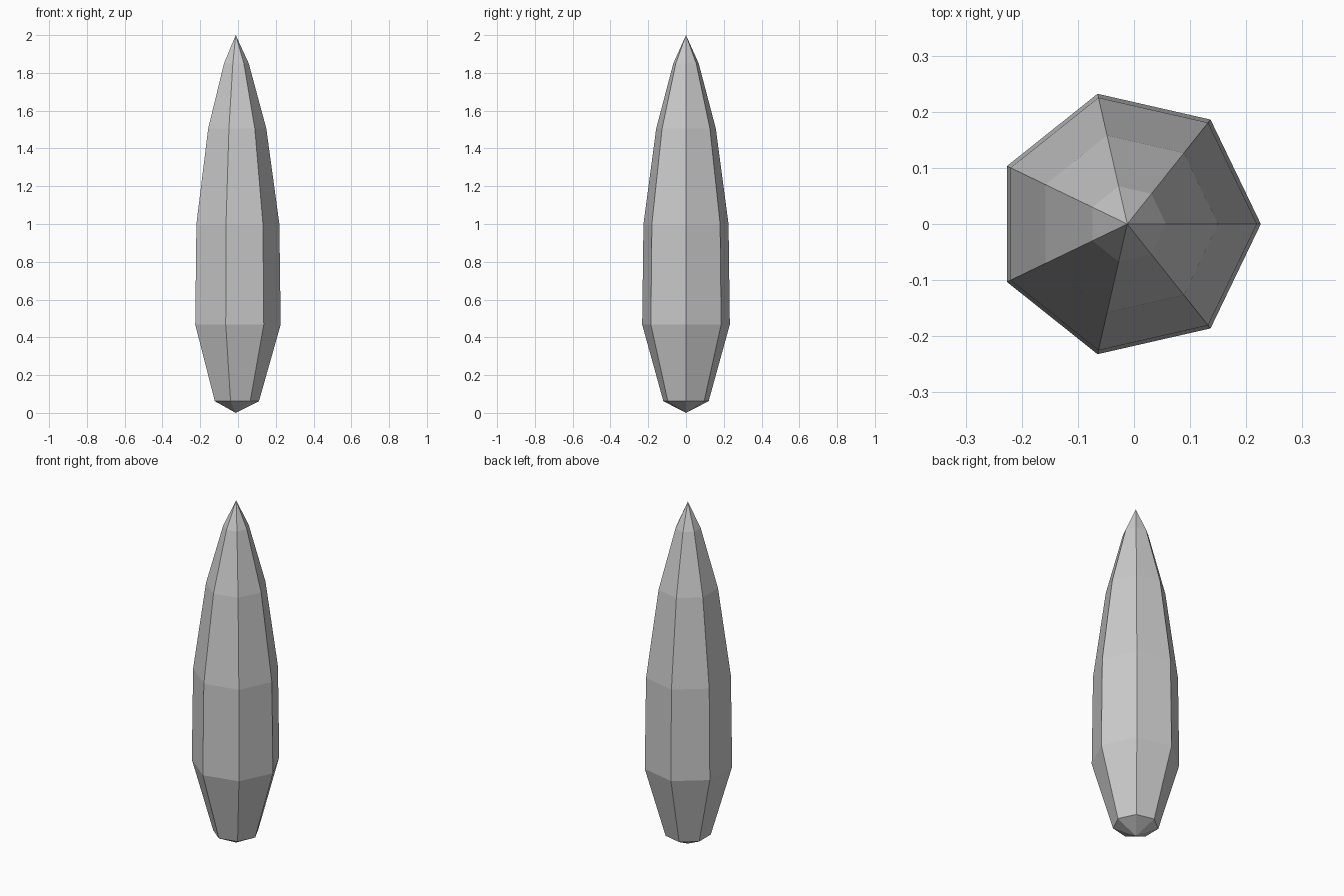
import bpy, bmesh, math

if "Cube" in bpy.data.objects:
    bpy.data.objects.remove(bpy.data.objects["Cube"])

SIDES = 7
CENTRE_X = -0.012
# (radius, height) from the lower tip to the upper tip
PROFILE = [(0, 0), (0.123, 0.062), (0.238, 0.468), (0.231, 1.0),
           (0.162, 1.505), (0.069, 1.85), (0, 2.0)]

grey = bpy.data.materials.new("stone grey")
grey.diffuse_color = (0.6, 0.6, 0.6, 1)
grey.use_nodes = True
grey.node_tree.nodes["Principled BSDF"].inputs["Base Color"].default_value = grey.diffuse_color

# Faceted crystal shard: stacked rings closed by a tip at each end
bm = bmesh.new()
rings = []
for r, z in PROFILE:
    count = SIDES if r else 1
    rings.append([bm.verts.new((CENTRE_X + r * math.cos(math.tau * i / SIDES),
                                r * math.sin(math.tau * i / SIDES), z))
                  for i in range(count)])
for low, high in zip(rings, rings[1:]):
    for i in range(SIDES):
        j = (i + 1) % SIDES
        corners = [low[i % len(low)], low[j % len(low)],
                   high[j % len(high)], high[i % len(high)]]
        bm.faces.new(list(dict.fromkeys(corners)))
bmesh.ops.recalc_face_normals(bm, faces=bm.faces)

mesh = bpy.data.meshes.new("crystal_shard")
bm.to_mesh(mesh)
bm.free()
mesh.materials.append(grey)
shard = bpy.data.objects.new("crystal_shard", mesh)
bpy.context.collection.objects.link(shard)
